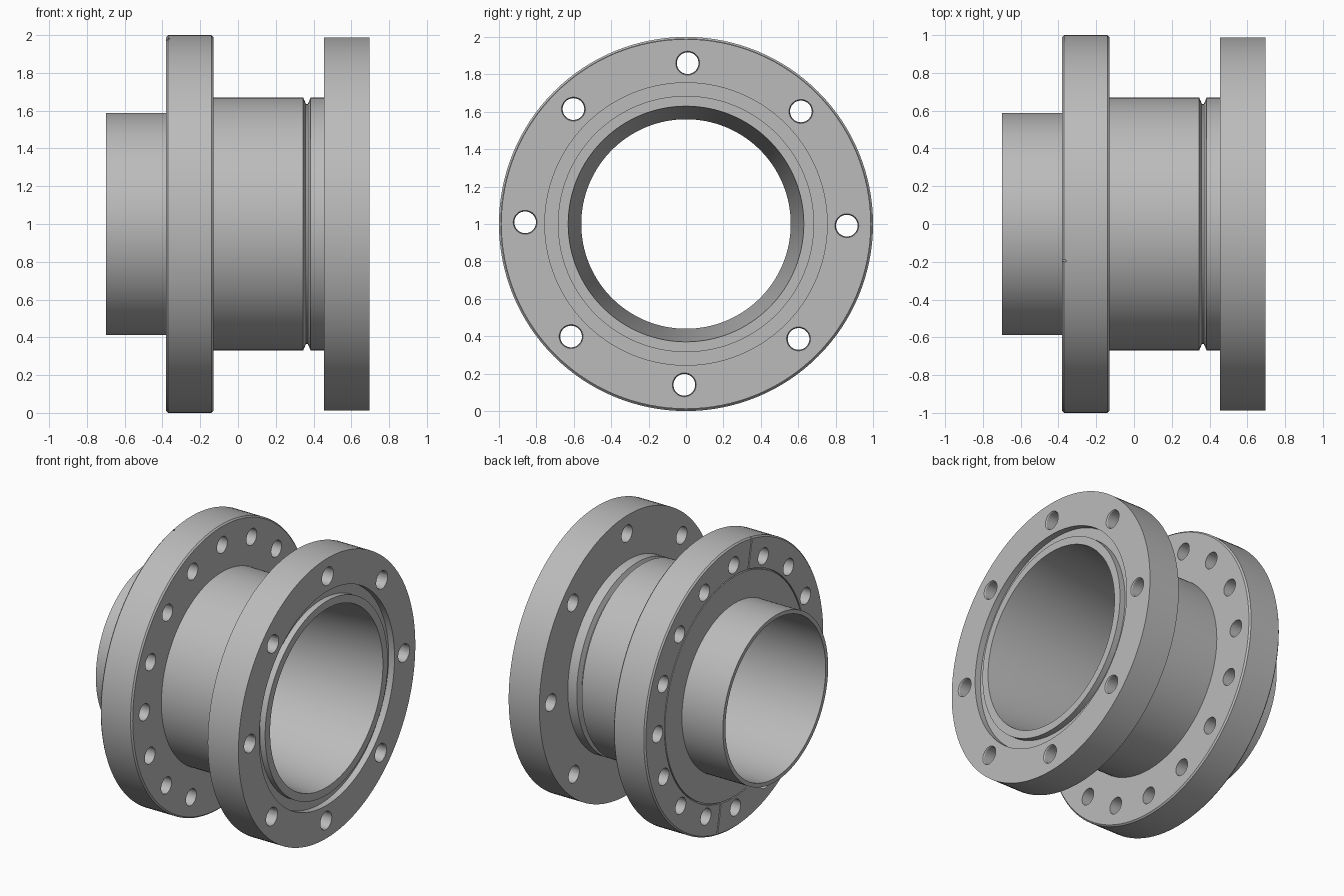
import bpy, bmesh, math
from mathutils import Matrix

if "Cube" in bpy.data.objects:
    bpy.data.objects.remove(bpy.data.objects["Cube"])

SEGMENTS = 128
AXIS_Z = 1.0
BOLT_CIRCLE = 0.86
BOLT_TURN = math.radians(0.6)

steel = bpy.data.materials.new("grey steel")
steel.use_nodes = True
steel.diffuse_color = (0.5, 0.5, 0.5, 1)
steel.node_tree.nodes["Principled BSDF"].inputs["Base Color"].default_value = (0.5, 0.5, 0.5, 1)


def make_object(name, bm):
    bmesh.ops.recalc_face_normals(bm, faces=bm.faces)
    mesh = bpy.data.meshes.new(name)
    bm.to_mesh(mesh)
    bm.free()
    mesh.materials.append(steel)
    obj = bpy.data.objects.new(name, mesh)
    bpy.context.collection.objects.link(obj)
    return obj


def lathe(name, profile):
    """Revolve a closed (x, radius) profile around the pipe axis."""
    bm = bmesh.new()
    rings = []
    for i in range(SEGMENTS):
        a = math.tau * i / SEGMENTS
        rings.append([bm.verts.new((x, r * math.sin(a), AXIS_Z + r * math.cos(a)))
                      for x, r in profile])
    n = len(profile)
    for i in range(SEGMENTS):
        a, b = rings[i], rings[(i + 1) % SEGMENTS]
        for j in range(n):
            k = (j + 1) % n
            bm.faces.new((a[j], a[k], b[k], b[j]))
    return make_object(name, bm)


def add_bolt_cutters(bm, count, x, radius, depth, radius2=None):
    for i in range(count):
        a = math.tau * i / count + BOLT_TURN
        place = Matrix.Translation((x, BOLT_CIRCLE * math.sin(a), AXIS_Z + BOLT_CIRCLE * math.cos(a)))
        bmesh.ops.create_cone(bm, cap_ends=True, segments=32, radius1=radius,
                              radius2=radius2 or radius, depth=depth,
                              matrix=place @ Matrix.Rotation(math.pi / 2, 4, 'Y'))


def cut(obj, bm):
    cutter = make_object("cutter", bm)
    cutter.hide_render = True
    mod = obj.modifiers.new("cut", 'BOOLEAN')
    mod.operation = 'DIFFERENCE'
    mod.solver = 'EXACT'
    mod.object = cutter
    bpy.context.view_layer.objects.active = obj
    bpy.ops.object.modifier_apply(modifier=mod.name)
    bpy.data.objects.remove(cutter)


# Tapered sleeve with thin pipe end, V groove and sealing lip
pipe_sleeve = lathe("pipe_sleeve", [
    (-0.70, 0.56), (-0.70, 0.588), (-0.37, 0.588), (-0.37, 0.67),
    (0.345, 0.67), (0.36, 0.635), (0.37, 0.635), (0.385, 0.67),
    (0.46, 0.67), (0.46, 0.685), (0.692, 0.685), (0.692, 0.63),
    (-0.1, 0.56)])

# Rear flange with a shallow circular seam on its outer face
bevel = 0.01
rear_flange = lathe("rear_flange", [
    (-0.38, 0.587), (-0.38, 0.776), (-0.365, 0.776), (-0.365, 0.784), (-0.38, 0.784),
    (-0.38, 1 - bevel), (-0.38 + bevel, 1), (-0.13 - bevel, 1), (-0.13, 1 - bevel),
    (-0.13, 0.66), (-0.36, 0.66), (-0.36, 0.587)])
bm = bmesh.new()
add_bolt_cutters(bm, 16, -0.255, 0.058, 0.4)
cut(rear_flange, bm)

# Split slots on the rear flange, midway between bolt holes
bm = bmesh.new()
for side in (0, math.pi):
    spin = Matrix.Rotation(math.tau / 32 + side, 4, 'X')
    bmesh.ops.create_cube(bm, size=1, matrix=Matrix.Translation((0, 0, AXIS_Z)) @ spin
                          @ Matrix.Translation((-0.38, 0, 0.9)) @ Matrix.Diagonal((0.04, 0.01, 0.24, 1)))
cut(rear_flange, bm)

# Front flange with an annular recess around the sealing lip
front_flange = lathe("front_flange", [
    (0.455, 0.665), (0.455, 0.988), (0.695, 0.988), (0.695, 0.755),
    (0.65, 0.755), (0.65, 0.665)])
bm = bmesh.new()
add_bolt_cutters(bm, 8, 0.575, 0.06, 0.4)
cut(front_flange, bm)
# Countersink on the outer face of each hole
bm = bmesh.new()
add_bolt_cutters(bm, 8, 0.695, 0.058, 0.02, 0.07)
cut(front_flange, bm)

for obj in (pipe_sleeve, rear_flange, front_flange):
    bpy.ops.object.select_all(action='DESELECT')
    obj.select_set(True)
    bpy.context.view_layer.objects.active = obj
    bpy.ops.object.shade_smooth_by_angle(angle=math.radians(25))
